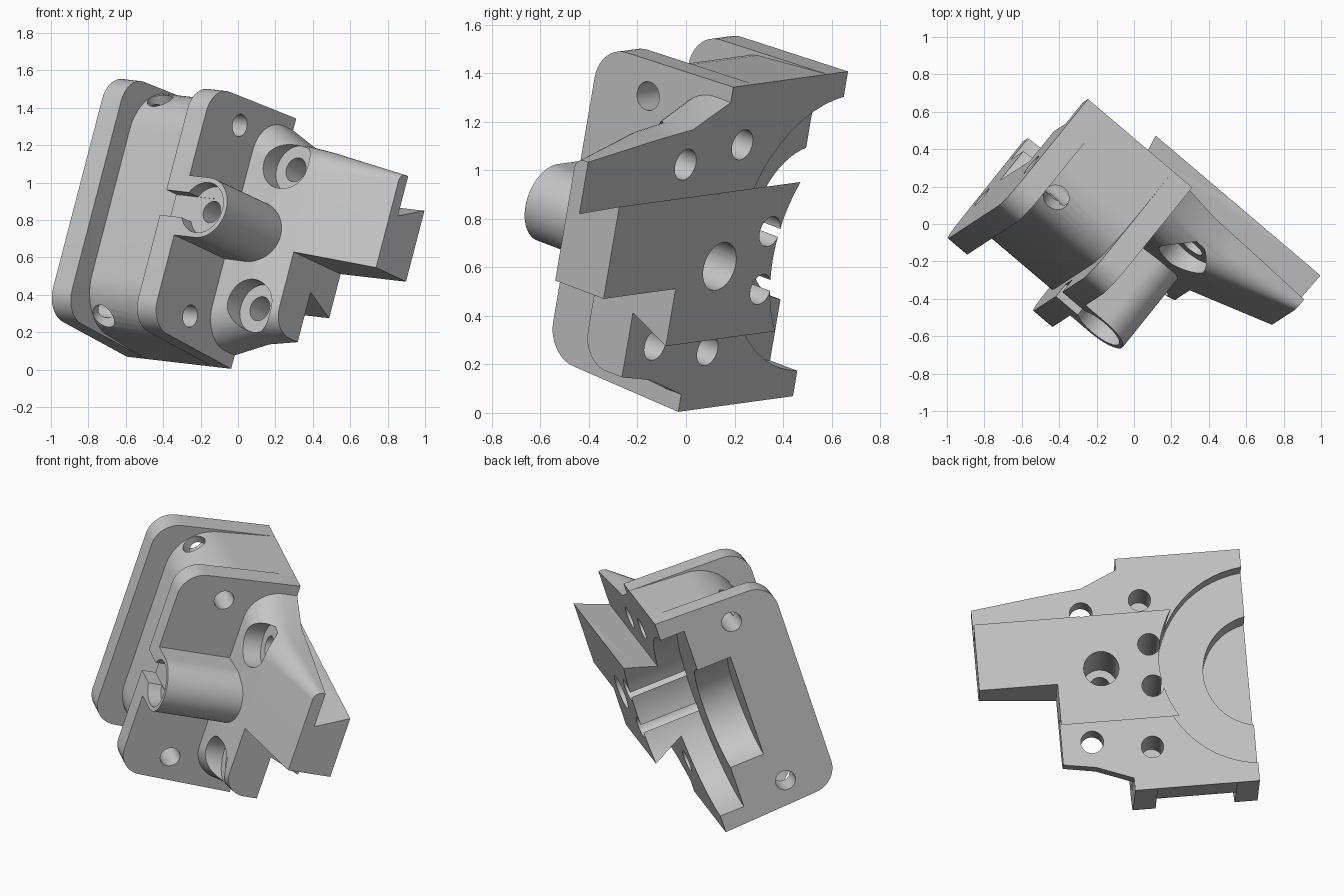
import bpy, bmesh, math
from mathutils import Matrix, Vector

cube = bpy.data.objects.get("Cube")
if cube:
    bpy.data.objects.remove(cube)

# Local frame in millimetres: x across the plates, y toward the back, z up the plates
S = 0.03336
across = Vector((0.758, -0.643, -0.088)).normalized()
up = Vector((0.247, 0.163, 0.955))
up = (up - across * up.dot(across)).normalized()
back = up.cross(across)
FRAME = Matrix((across * S, back * S, up * S)).transposed().to_4x4()
FRAME.translation = (-0.594, 0.441, 0.069)

grey = bpy.data.materials.new("plain grey")
grey.use_nodes = True
GREY = (0.56, 0.56, 0.56, 1)
grey.diffuse_color = GREY
grey.node_tree.nodes["Principled BSDF"].inputs["Base Color"].default_value = GREY


def finish(name, bm):
    bmesh.ops.remove_doubles(bm, verts=bm.verts, dist=0.0001)
    bmesh.ops.recalc_face_normals(bm, faces=bm.faces)
    mesh = bpy.data.meshes.new(name)
    bm.to_mesh(mesh)
    bm.free()
    mesh.materials.append(grey)
    ob = bpy.data.objects.new(name, mesh)
    bpy.context.collection.objects.link(ob)
    ob.matrix_world = FRAME
    return ob


def section(low, high, front, r_low, r_high, taper=0):
    """Block outline in (y, z), front corners rounded, narrowing to the front by taper."""
    pts = [(0, low)]
    for z, r, start in ((low + taper + r_low, r_low, 270),
                        (high - taper - r_high, r_high, 180)):
        for i in range(11):
            a = math.radians(start - 9 * i)
            pts.append((front + r + r * math.cos(a), z + r * math.sin(a)))
    return pts + [(0, high)]


def loft(name, *stations):
    """Skin a row of (x, outline) sections."""
    bm = bmesh.new()
    rings = [[bm.verts.new((x, y, z)) for y, z in pts] for x, pts in stations]
    for a, b in zip(rings, rings[1:]):
        for i in range(len(a)):
            j = (i + 1) % len(a)
            bm.faces.new((a[i], a[j], b[j], b[i]))
    bm.faces.new(rings[0])
    bm.faces.new(rings[-1])
    return finish(name, bm)


def cylinder(name, r, start, end):
    """Round bar between two points."""
    start, end = Vector(start), Vector(end)
    line = end - start
    place = (Matrix.Translation((start + end) / 2)
             @ line.to_track_quat("Z", "Y").to_matrix().to_4x4())
    bm = bmesh.new()
    bmesh.ops.create_cone(bm, cap_ends=True, segments=64, radius1=r, radius2=r,
                          depth=line.length, matrix=place)
    return finish(name, bm)


def bore(name, r, x, z, y0, y1=12):
    """Round bar running front to back."""
    return cylinder(name, r, (x, y0, z), (x, y1, z))


def box(name, x0, x1, y0, y1, z0, z1):
    pts = [(y0, z0), (y1, z0), (y1, z1), (y0, z1)]
    return loft(name, (x0, pts), (x1, pts))


# Core block stepping out to a rounded flange on each side
H = 42
core = section(0, H, -18, 8, 8, 0.8)
flange = section(0, H, -21.8, 4.5, 4.5, 0.7)
body = loft("bracket_body", (0, flange), (4, flange), (4, core),
            (18, core), (18, flange), (22, flange))

# Shoulder thinning into the arm, and the dovetail rail behind it
rail = [(-1, 14.4), (6, 11.4), (6, 30.7), (-1, 27.6)]
adds = [loft("arm", (20, section(1.5, 40.9, -8.5, 6, 6)),
             (28.5, section(4.7, 37.1, -8, 5.5, 5.5)),
             (34.2, section(5.6, 36.5, -6.5, 4, 4)),
             (48, section(5.6, 34.7, -2, 1.4, 1.4))),
        loft("dovetail", (4, rail), (48, rail)),
        # Guide tube and the web joining it to the flange
        bore("guide_tube", 5, 26.3, 21, -21.8, -3),
        box("tube_web", 20, 26.3, -21.8, -3, 16, 26)]

# Cutters: space under the arm, motor bores, tube bore and slot
cuts = [box("arm_underside", 34.2, 60, -20, 20, -10, 18.8),
        bore("outer_bore", 17.8, -1.7, 21, -4.5),
        bore("inner_bore", 10, -1.9, 21, -10.8),
        bore("tube_mouth", 4.2, 26.3, 21, -30, -19.3),
        bore("tube_hole", 1.8, 26.3, 21, -30),
        bore("rail_hole", 3.1, 26.3, 21, -8),
        box("tube_slot", 17, 26.3, -30, -19.2, 19, 23.2)]
# Blind holes in the back, the middle two opening into the motor bore
for x, z in ((18.3, 34.2), (18.3, 7.6), (17.6, 24.7), (17.5, 17.2)):
    cuts.append(bore("blind_hole", 1.95, x, z, -10))
# Counterbored screw holes through the shoulder
for z in (32.6, 9.3):
    cuts.append(bore("screw_hole", 2, 28.8, z, -15))
    cuts.append(bore("counterbore", 4, 28.8, z, -16, -4.8))
# Cross holes through both flanges, met by slanted holes from the core's corners
for z, side in ((5, -1), (37, 1)):
    cuts.append(cylinder("cross_hole", 1.8, (-5, -13, z), (30, -13, z)))
    cuts.append(cylinder("corner_hole", 2.1, (6.2, -13, z), (6.2, -19, z + side * 6)))

for parts, op in ((adds, "UNION"), (cuts, "DIFFERENCE")):
    for part in parts:
        mod = body.modifiers.new(part.name, "BOOLEAN")
        mod.operation, mod.solver, mod.object = op, "EXACT", part
        part.hide_render = True

# Bake the booleans and drop the helpers
bpy.context.view_layer.update()
mesh = bpy.data.meshes.new_from_object(
    body.evaluated_get(bpy.context.evaluated_depsgraph_get()))
body.modifiers.clear()
body.data = mesh
for part in adds + cuts:
    bpy.data.objects.remove(part)

bpy.ops.object.select_all(action="DESELECT")
body.select_set(True)
bpy.context.view_layer.objects.active = body
bpy.ops.object.shade_smooth_by_angle(angle=math.radians(25))
